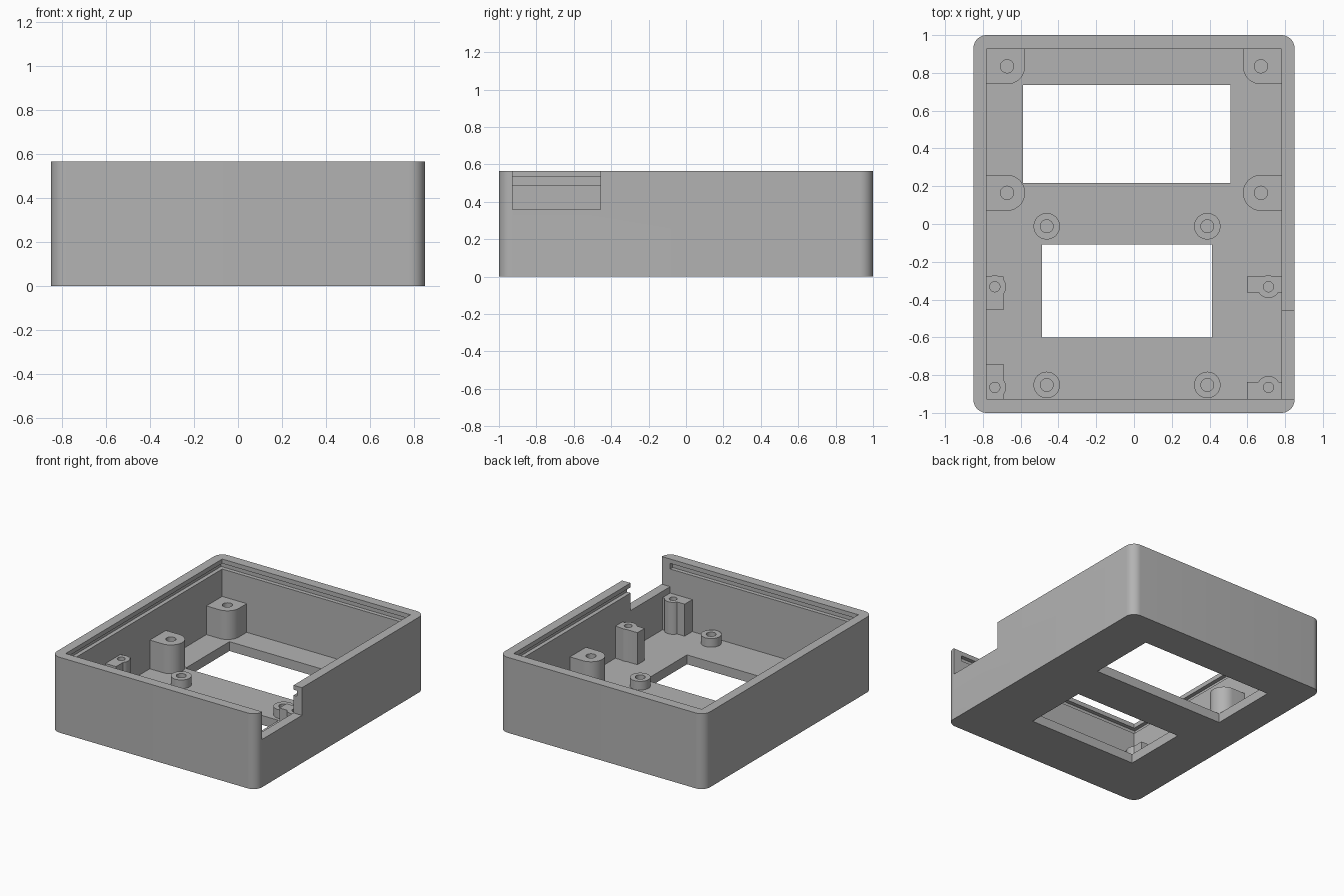
import bpy, bmesh, math

if "Cube" in bpy.data.objects:
    bpy.data.objects.remove(bpy.data.objects["Cube"])

FLOOR = 0.07
HEIGHT = 0.565
IN_X, IN_Y = 0.78, 0.927

grey = bpy.data.materials.new("matte grey")
grey.diffuse_color = (0.45, 0.45, 0.45, 1)
grey.use_nodes = True
grey.node_tree.nodes["Principled BSDF"].inputs["Base Color"].default_value = grey.diffuse_color


def prism(name, outline, z0, z1):
    """Extrude a closed 2D outline between two heights."""
    bm = bmesh.new()
    face = bm.faces.new([bm.verts.new((x, y, z0)) for x, y in outline])
    ext = bmesh.ops.extrude_face_region(bm, geom=[face])
    for v in ext["geom"]:
        if isinstance(v, bmesh.types.BMVert):
            v.co.z = z1
    bmesh.ops.recalc_face_normals(bm, faces=bm.faces)
    mesh = bpy.data.meshes.new(name)
    bm.to_mesh(mesh)
    bm.free()
    mesh.materials.append(grey)
    obj = bpy.data.objects.new(name, mesh)
    bpy.context.collection.objects.link(obj)
    return obj


def rect(x0, x1, y0, y1):
    return [(x0, y0), (x1, y0), (x1, y1), (x0, y1)]


def arc(cx, cy, r, a0, a1, n):
    angles = [math.radians(a0 + (a1 - a0) * i / n) for i in range(n + 1)]
    return [(cx + r * math.cos(a), cy + r * math.sin(a)) for a in angles]


def circle(cx, cy, r, n=40):
    return arc(cx, cy, r, 0, 360, n)[:-1]


def combine(obj, tool, operation):
    """Apply a boolean and discard the tool."""
    mod = obj.modifiers.new("bool", 'BOOLEAN')
    mod.object = tool
    mod.operation = operation
    mod.solver = 'EXACT'
    bpy.context.view_layer.objects.active = obj
    bpy.ops.object.modifier_apply(modifier=mod.name)
    bpy.data.objects.remove(tool)


def cut(obj, outline, z0, z1):
    combine(obj, prism("cutter", outline, z0, z1), 'DIFFERENCE')


def finish(obj):
    bpy.ops.object.select_all(action='DESELECT')
    obj.select_set(True)
    bpy.context.view_layer.objects.active = obj
    bpy.ops.object.shade_smooth_by_angle(angle=math.radians(30))


# Open box with rounded vertical corners
R = 0.07
outer = []
for sx, sy, a in ((1, 1, 0), (-1, 1, 90), (-1, -1, 180), (1, -1, 270)):
    outer += arc(sx * (0.85 - R), sy * (1 - R), R, a, a + 90, 10)
case = prism("case_shell", outer, 0, HEIGHT)
cut(case, rect(-IN_X, IN_X, -IN_Y, IN_Y), FLOOR, 1)

# Lid groove around the inside of the rim
G = 0.03
cut(case, rect(-IN_X - G, IN_X, -IN_Y - G, IN_Y + G), 0.49, 0.532)
cut(case, rect(IN_X - 0.05, IN_X + G, -IN_Y, IN_Y + G), 0.49, 0.532)

# Side wall notch and the two floor windows
cut(case, rect(0.7, 1, -IN_Y, -0.457), 0.358, 1)
cut(case, rect(-0.587, 0.512, 0.217, 0.737), -1, 0.3)
cut(case, rect(-0.486, 0.412, -0.6, -0.108), -1, 0.3)
finish(case)

# Large wall posts: square against the walls, round towards the middle
PX, PR, TOP = 0.672, 0.095, 0.285
for side, s in (("left", -1), ("right", 1)):
    corner = [(IN_X, IN_Y), (PX - PR, IN_Y)]
    corner += arc(PX, 0.835, PR, 180, 270, 12) + [(IN_X, 0.835 - PR)]
    middle = [(IN_X, 0.165 + PR)] + arc(PX, 0.165, PR, 90, 270, 24) + [(IN_X, 0.165 - PR)]
    for label, shape, y in (("corner", corner, 0.835), ("middle", middle, 0.165)):
        post = prism(f"{label}_post_{side}", [(s * px, py) for px, py in shape], FLOOR, TOP)
        cut(post, circle(s * PX, y, 0.035), FLOOR + 0.01, 1)
        finish(post)

# Low round standoffs around the front window
for x in (-0.462, 0.388):
    for y in (-0.012, -0.852):
        ring = prism("round_standoff", circle(x, y, 0.07), FLOOR, 0.135)
        cut(ring, circle(x, y, 0.034), FLOOR + 0.01, 1)
        finish(ring)

# Tall screw posts: a round boss merged with a rib on the side wall
for side, cx, cy, rib in (
        ("left_rear", -0.737, -0.332, (-IN_X, -0.692, -0.455, -0.277)),
        ("left_front", -0.737, -0.865, (-IN_X, -0.692, -IN_Y, -0.742)),
        ("right_rear", 0.712, -0.332, (0.597, IN_X, -0.363, -0.277)),
        ("right_front", 0.712, -0.865, (0.597, IN_X, -IN_Y, -0.837))):
    post = prism("screw_post_" + side, rect(*rib), FLOOR, 0.31)
    combine(post, prism("boss", circle(cx, cy, 0.06), FLOOR, 0.31), 'UNION')
    cut(post, circle(cx, cy, 0.027), FLOOR + 0.01, 1)
    finish(post)
